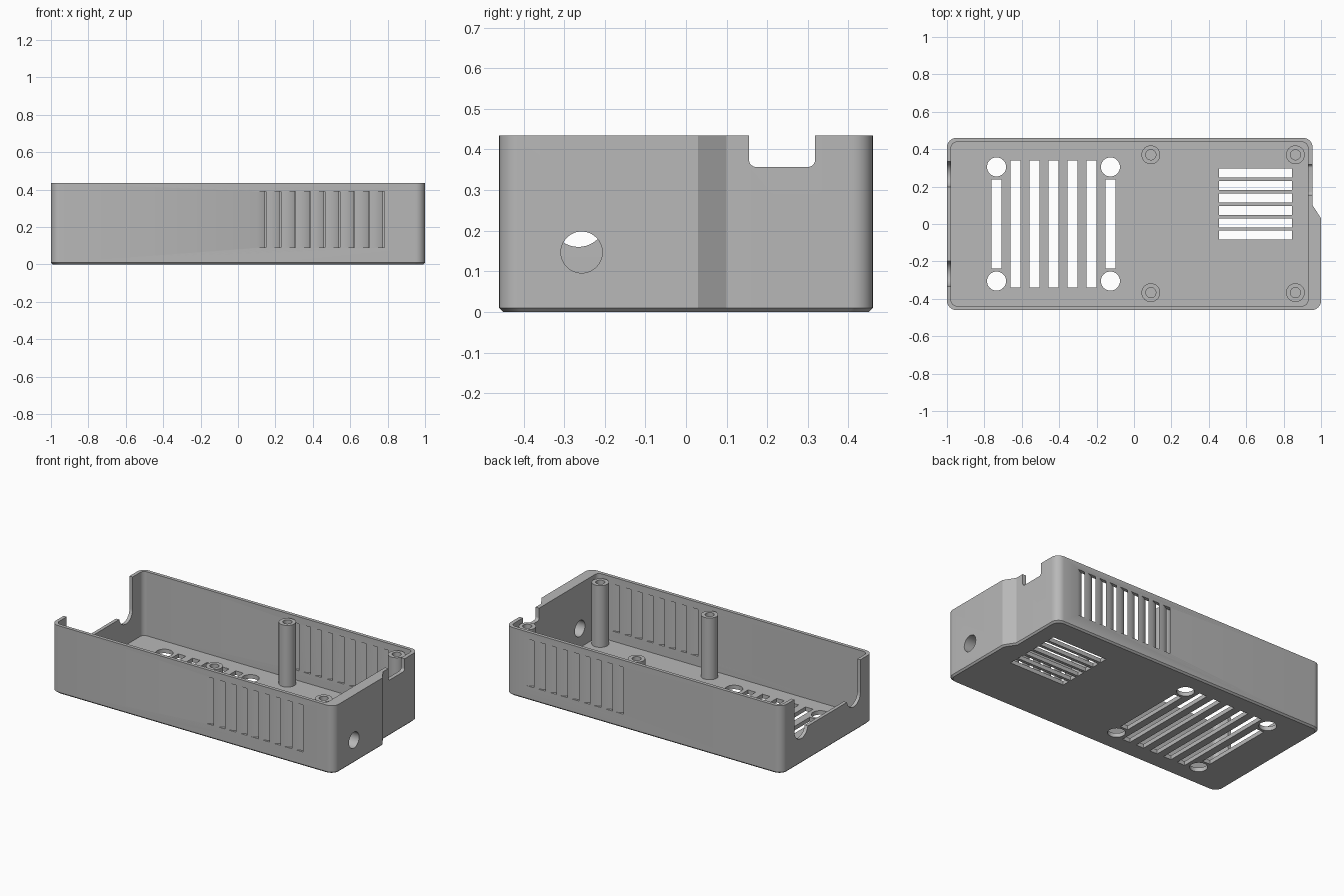
import bpy, bmesh, math
from mathutils import Vector, Matrix

old = bpy.data.objects.get("Cube")
if old:
    bpy.data.objects.remove(old, do_unlink=True)

grey = bpy.data.materials.new("plain_grey")
grey.use_nodes = True
GREY = (0.48, 0.48, 0.48, 1)
grey.diffuse_color = GREY
grey.node_tree.nodes["Principled BSDF"].inputs["Base Color"].default_value = GREY

H, WALL, FLOOR = 0.435, 0.022, 0.026
BACK = 0.46
UPRIGHT = Matrix(((0, 0, 1), (1, 0, 0), (0, 1, 0))).to_4x4()  # profile in y-z, extruded along x


def rounded(corners, steps=8):
    """Outline from (x, y, radius) corners; a radius needs a square corner."""
    out = []
    for i, (x, y, r) in enumerate(corners):
        p = Vector((x, y))
        if r == 0:
            out.append(p)
            continue
        before = (Vector(corners[i - 1][:2]) - p).normalized()
        after = (Vector(corners[(i + 1) % len(corners)][:2]) - p).normalized()
        c = p + r * (before + after)
        for k in range(steps + 1):
            t = math.pi / 2 * k / steps
            out.append(c - r * (after * math.cos(t) + before * math.sin(t)))
    return out


def box(x0, x1, y0, y1, r=0):
    return rounded([(x0, y0, r), (x1, y0, r), (x1, y1, r), (x0, y1, r)])


def circle(x, y, r, n=48):
    return [Vector((x + r * math.cos(2 * math.pi * k / n),
                    y + r * math.sin(2 * math.pi * k / n))) for k in range(n)]


def prism(name, outline, z0, z1, matrix=None, chamfer=0):
    """Extruded outline, optionally with a chamfered bottom edge."""
    bm = bmesh.new()
    levels = [(z0, 1, 1), (z1, 1, 1)]
    if chamfer:
        levels = [(z0, 1 - chamfer, 1 - chamfer / BACK), (z0 + chamfer, 1, 1), (z1, 1, 1)]
    rings = [[bm.verts.new((p[0] * sx, p[1] * sy, z)) for p in outline] for z, sx, sy in levels]
    n = len(outline)
    for a, b in zip(rings, rings[1:]):
        for i in range(n):
            bm.faces.new((a[i], a[(i + 1) % n], b[(i + 1) % n], b[i]))
    bm.faces.new(rings[0][::-1])
    bm.faces.new(rings[-1])
    if matrix:
        bm.transform(matrix)
    bmesh.ops.recalc_face_normals(bm, faces=bm.faces)
    return finish(name, bm)


def finish(name, bm):
    mesh = bpy.data.meshes.new(name)
    bm.to_mesh(mesh)
    bm.free()
    mesh.materials.append(grey)
    obj = bpy.data.objects.new(name, mesh)
    bpy.context.scene.collection.objects.link(obj)
    return obj


def smooth(obj):
    bpy.ops.object.select_all(action='DESELECT')
    obj.select_set(True)
    bpy.context.view_layer.objects.active = obj
    bpy.ops.object.shade_smooth_by_angle(angle=math.radians(30))


# Tray body with a stepped right end
body = prism("tray_body", rounded([
    (-1, -BACK, 0.05), (1, -BACK, 0.05), (1, 0.03, 0), (0.955, 0.1, 0),
    (0.955, BACK, 0.05), (-1, BACK, 0.05)]), 0, H, chamfer=0.01)

cutters = []


def cut(*args):
    cutters.append(prism("cutter", *args))


# Inner cavity
cut(box(-1 + WALL, 0.93, -BACK + WALL, BACK - WALL, 0.03), FLOOR, 1)

# Fan grille: slots and screw holes in the floor
fan_left, fan_pitch = -0.735, 0.1015
for i in range(7):
    x = fan_left + i * fan_pitch
    reach = 0.238 if i in (0, 6) else 0.34
    cut(box(x - 0.027, x + 0.027, -reach, reach), -0.1, 0.1)
    if i in (0, 6):
        for y in (-0.305, 0.305):
            cut(circle(x, y, 0.051), -0.1, 0.1)

# Small floor grille
for i in range(6):
    y = -0.06 + i * 0.0663
    cut(box(0.455, 0.845, y - 0.024, y + 0.024), -0.1, 0.1)

# Slanted side vents, parallel on both long walls
for side, start in ((-1, 0.1), (1, 0.12)):
    for i in range(9):
        x = start + i * 0.079
        outline = []
        for y, shift in ((0.47, 0.02), (0.43, -0.06)):
            edge = [(x + side * shift, side * y), (x + side * shift + 0.05, side * y)]
            outline += edge if not outline else edge[::-1]
        cut(outline, 0.09, 0.39)

# Round socket and top notch in the right end
cut(circle(-0.257, 0.147, 0.051), 0.85, 1.1, UPRIGHT)
cut(rounded([(0.155, 0.357, 0.018), (0.318, 0.357, 0.018), (0.318, 0.6, 0), (0.155, 0.6, 0)]),
    0.85, 1.1, UPRIGHT)

# Left end opening with a scoop at each side
scoop = []
cy, cz, r = 0.265, 0.228, 0.068
for k in range(21):
    t = -math.pi * k / 20
    scoop.append((-cy + r * math.cos(math.pi - t), cz + r * math.sin(math.pi - t)))
scoop = [(-cy - r * math.cos(math.pi * k / 20), cz - r * math.sin(math.pi * k / 20))
         for k in range(21)]
opening = [(-cy - r, 0.6)] + scoop + [(-cy + r, 0.215)]
opening = [p for p in opening if p[0] < -cy or p[1] <= 0.215]
opening += [(-y, z) for y, z in reversed(opening)]
cut(opening, -1.1, -0.95, UPRIGHT)

# Carve everything out of the tray
group = bpy.data.collections.new("cutters")
bpy.context.scene.collection.children.link(group)
for c in cutters:
    group.objects.link(c)
    c.hide_render = True
mod = body.modifiers.new("carve", 'BOOLEAN')
mod.operation = 'DIFFERENCE'
mod.operand_type = 'COLLECTION'
mod.collection = group
mod.solver = 'EXACT'
bpy.context.view_layer.update()
carved = bpy.data.meshes.new_from_object(body.evaluated_get(bpy.context.evaluated_depsgraph_get()))
body.modifiers.clear()
body.data = carved
for c in cutters:
    bpy.data.objects.remove(c, do_unlink=True)
bpy.data.collections.remove(group)
smooth(body)


# Screw posts with blind holes
def post(name, x, y, n=32):
    bm = bmesh.new()
    rings = [[bm.verts.new((p.x, p.y, z)) for p in circle(x, y, radius, n)]
             for radius, z in ((0.05, 0.015), (0.05, 0.42), (0.027, 0.42), (0.027, 0.15))]
    for a, b in zip(rings, rings[1:]):
        for i in range(n):
            bm.faces.new((a[i], a[(i + 1) % n], b[(i + 1) % n], b[i]))
    bm.faces.new(rings[0][::-1])
    bm.faces.new(rings[-1])
    bmesh.ops.recalc_face_normals(bm, faces=bm.faces)
    smooth(finish(name, bm))


for row, y in (("front", -0.367), ("back", 0.37)):
    for place, x in (("middle", 0.09), ("end", 0.863)):
        post(f"{row}_{place}_post", x, y)
